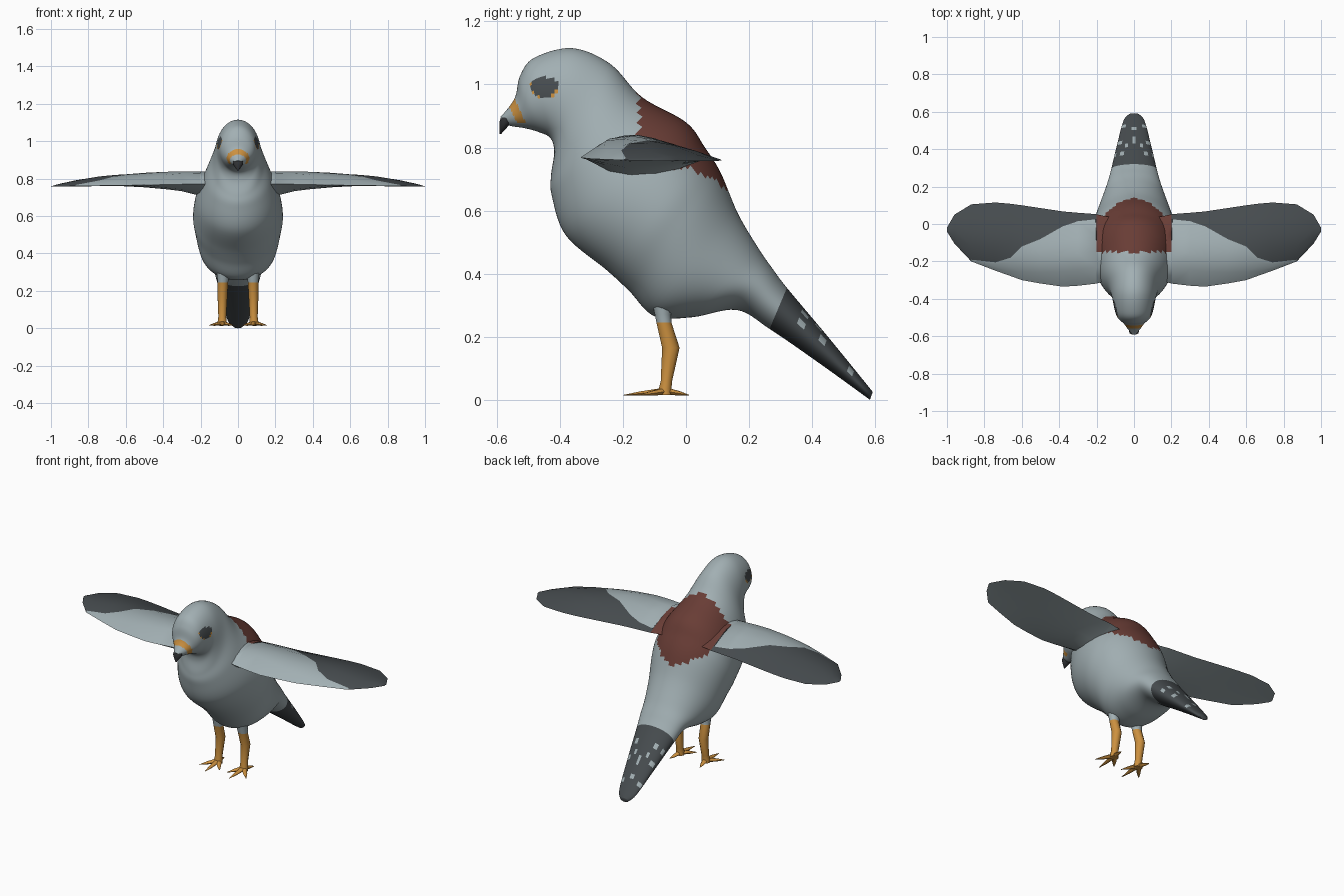
import bpy, bmesh, math
from mathutils import Vector

def material(name, rgb):
    m = bpy.data.materials.new(name)
    m.diffuse_color = (*rgb, 1)
    return m

GREY, DARK, BROWN, ORANGE, BLACK = range(5)
MATS = [material("soft grey", (0.36, 0.43, 0.45)), material("slate", (0.062, 0.072, 0.078)),
        material("chestnut", (0.14, 0.046, 0.036)), material("orange", (0.60, 0.28, 0.05)),
        material("beak black", (0.03, 0.032, 0.035))]

def loft(name, rings, paint, angle=60):
    """Skin closed rings of points, cap both ends, colour faces by paint(centre, ring, column)."""
    bm = bmesh.new()
    rows = [[bm.verts.new(p) for p in r] for r in rings]
    n = len(rows[0])
    for i in range(len(rows) - 1):
        for j in range(n):
            k = (j + 1) % n
            f = bm.faces.new((rows[i][j], rows[i][k], rows[i + 1][k], rows[i + 1][j]))
            f.material_index = paint(f.calc_center_median(), i, j)
    for row, i in ((rows[0], 0), (rows[-1], len(rows) - 2)):
        f = bm.faces.new(row)
        f.material_index = paint(f.calc_center_median(), i, 0)
    bmesh.ops.recalc_face_normals(bm, faces=bm.faces)
    me = bpy.data.meshes.new(name)
    bm.to_mesh(me)
    bm.free()
    for m in MATS:
        me.materials.append(m)
    ob = bpy.data.objects.new(name, me)
    bpy.context.collection.objects.link(ob)
    bpy.ops.object.select_all(action='DESELECT')
    ob.select_set(True)
    bpy.context.view_layer.objects.active = ob
    bpy.ops.object.shade_smooth_by_angle(angle=math.radians(angle))
    return ob

def spline(rows, steps):
    """Catmull-Rom resampling of rows of numbers."""
    out = []
    for i in range(len(rows) - 1):
        p = [rows[max(0, min(len(rows) - 1, i + d))] for d in (-1, 0, 1, 2)]
        for s in range(steps):
            t = s / steps
            out.append([0.5 * (2 * b + (c - a) * t + (2 * a - 5 * b + 4 * c - d) * t * t
                        + (3 * b - a - 3 * c + d) * t ** 3) for a, b, c, d in zip(*p)])
    return out + [list(rows[-1])]

def piecewise(points, x):
    for (x0, y0), (x1, y1) in zip(points, points[1:]):
        if x <= x1:
            return y0 + (y1 - y0) * max(0, (x - x0) / (x1 - x0))
    return points[-1][1]

# Body, head and tail: upper y, z, lower y, z, half width
BODY = [(-0.588, 0.897, -0.578, 0.878, 0.015), (-0.56, 0.93, -0.555, 0.868, 0.036),
        (-0.54, 0.965, -0.515, 0.862, 0.058), (-0.525, 1.03, -0.47, 0.85, 0.088),
        (-0.48, 1.085, -0.43, 0.83, 0.104), (-0.36, 1.115, -0.418, 0.785, 0.118),
        (-0.24, 1.065, -0.428, 0.71, 0.137), (-0.14, 0.96, -0.425, 0.645, 0.178),
        (0.0, 0.88, -0.38, 0.52, 0.222), (0.06, 0.80, -0.25, 0.41, 0.240),
        (0.11, 0.72, -0.18, 0.345, 0.230), (0.165, 0.59, -0.10, 0.265, 0.205),
        (0.23, 0.48, 0.02, 0.262, 0.172), (0.275, 0.415, 0.16, 0.285, 0.142),
        (0.32, 0.355, 0.265, 0.225, 0.122), (0.45, 0.20, 0.42, 0.118, 0.088),
        (0.56, 0.065, 0.545, 0.028, 0.056), (0.592, 0.025, 0.583, 0.0, 0.025)]
STEPS, SIDES = 7, 72
SPOTS = [(0, 0.52, 0.12), (0, 0.45, 0.20), (0.04, 0.41, 0.235), (0.10, 0.355, 0.245),
         (0.075, 0.435, 0.185), (0.055, 0.52, 0.09), (0.06, 0.37, 0.27)]

def paint_body(c, i, j):
    x, y, z = abs(c.x), c.y, c.z
    if i >= 14 * STEPS:
        near = any((Vector((x, y, z)) - Vector(s)).length < 0.015 for s in SPOTS)
        return GREY if near else DARK
    # eyes with a pale lower rim
    if y < -0.38 and x > 0.04 and z > 0.94:
        u, v = (y + 0.45) / 0.041, (z - 0.995) / 0.035
        if u * u + v * v < 1 and z < 1.022:
            return DARK
        if (u / 1.12) ** 2 + ((v + 0.05) / 1.12) ** 2 < 1 and z < 1.015:
            return ORANGE
    # band around the beak base
    d = 0.908 * (y + 0.537) + 0.419 * (z - 0.91)
    if y < -0.5 and abs(d) < 0.013 and z > 0.878:
        return ORANGE
    # saddle patch on the back
    if -0.15 < y and z > 0.64:
        lim = piecewise([(-0.15, 0.21), (-0.03, 0.2), (0.06, 0.15), (0.11, 0.09), (0.145, 0.0)], y)
        if x < lim:
            return BROWN
    return GREY

rings = []
for ty, tz, by, bz, w in spline(BODY, STEPS):
    ring = []
    for k in range(SIDES):
        a = 2 * math.pi * k / SIDES
        f, g = (1 + math.cos(a)) / 2, (1 - math.cos(a)) / 2
        ring.append((w * math.sin(a), ty * f + by * g, tz * f + bz * g))
    rings.append(ring)
loft("body", rings, paint_body)

# Hooked beak tip
def tube(name, rows, sides, paint, angle=60):
    return loft(name, [[(x + rx * math.cos(2 * math.pi * k / sides),
                         y + ry * math.sin(2 * math.pi * k / sides), z)
                        for k in range(sides)] for x, y, z, rx, ry in rows], paint, angle)

tube("beak", [(0, -0.568, 0.895, 0.026, 0.02), (0, -0.573, 0.88, 0.028, 0.02),
              (0, -0.58, 0.862, 0.017, 0.012), (0, -0.589, 0.843, 0.003, 0.003)],
     10, lambda c, i, j: BLACK)

# Wings: span x, leading y, trailing y, leading z, trailing z, upper bulge, lower bulge
WING = [(0.08, -0.29, 0.03, 0.775, 0.76, 0.075, 0.09), (0.17, -0.31, 0.045, 0.772, 0.76, 0.073, 0.07),
        (0.20, -0.318, 0.052, 0.772, 0.76, 0.073, 0.06), (0.205, -0.319, 0.053, 0.772, 0.76, 0.073, 0.058),
        (0.30, -0.33, 0.06, 0.77, 0.76, 0.074, 0.033), (0.38, -0.335, 0.067, 0.768, 0.76, 0.072, 0.022),
        (0.50, -0.318, 0.085, 0.766, 0.76, 0.068, 0.01), (0.60, -0.30, 0.10, 0.764, 0.76, 0.061, 0.003),
        (0.66, -0.278, 0.108, 0.763, 0.76, 0.058, 0.0), (0.74, -0.25, 0.115, 0.762, 0.76, 0.052, -0.003),
        (0.87, -0.20, 0.105, 0.760, 0.758, 0.033, -0.005), (0.96, -0.105, 0.05, 0.758, 0.757, 0.014, -0.003),
        (1.0, -0.04, -0.02, 0.757, 0.757, 0.002, 0.0)]
EDGE = [(0.205, 0.025), (0.30, 0.015), (0.38, -0.012), (0.50, -0.08), (0.60, -0.12),
        (0.66, -0.18), (0.74, -0.205), (0.87, -0.2), (0.96, -0.1), (1.0, -0.04)]

def wing(name, side):
    rings = []
    for x, y0, y1, z0, z1, up, low in WING:
        edge = -0.15 if x <= 0.2 else piecewise(EDGE, x)
        b = min(0.97, max(0.03, (edge - y0) / (y1 - y0)))
        top = [b * k / 4 for k in range(5)] + [b + (1 - b) * k / 4 for k in range(1, 5)]
        point = lambda t, h: (side * x, y0 + (y1 - y0) * t,
                              z0 + (z1 - z0) * t + h * math.sin(math.pi * t ** 0.8))
        rings.append([point(t, up) for t in top] + [point(t, -low) for t in (0.8, 0.6, 0.4, 0.2)])
    def paint(c, i, j):
        if 4 <= j < 8:
            return BROWN if i < 2 else DARK
        return DARK if j < 4 and i >= 10 else GREY
    loft(name, rings, paint, 50)

# Legs with spread toes
def leg(label, side):
    rows = [(0.08, -0.075, 0.31, 0.036, 0.034), (0.08, -0.073, 0.27, 0.031, 0.027),
            (0.081, -0.07, 0.245, 0.028, 0.025), (0.083, -0.048, 0.165, 0.026, 0.029),
            (0.084, -0.062, 0.06, 0.021, 0.019), (0.085, -0.066, 0.035, 0.024, 0.021),
            (0.085, -0.066, 0.016, 0.025, 0.022)]
    tube(label + "_leg", [(side * r[0], *r[1:]) for r in rows], 10,
         lambda c, i, j: GREY if i < 2 else ORANGE)
    base = Vector((side * 0.085, -0.063, 0.028))
    tips = [(0.08, -0.198), (0.155, -0.145), (0.025, -0.14), (0.1, 0.01)]
    for n, (tx, ty) in enumerate(tips):
        tip = Vector((side * tx, ty, 0.015))
        across = (tip - base).cross(Vector((0, 0, 1))).normalized()
        rings = []
        for t, w, h in ((0, 0.016, 0.013), (0.55, 0.011, 0.008), (1, 0.002, 0.001)):
            c = base.lerp(tip, t ** 0.9)
            rings.append([c + across * w * math.cos(k * math.pi / 3)
                          + Vector((0, 0, h * math.sin(k * math.pi / 3))) for k in range(6)])
        loft(f"{label}_toe_{n + 1}", rings, lambda c, i, j: ORANGE)

for label, side in (("left", -1), ("right", 1)):
    wing(label + "_wing", side)
    leg(label, side)
